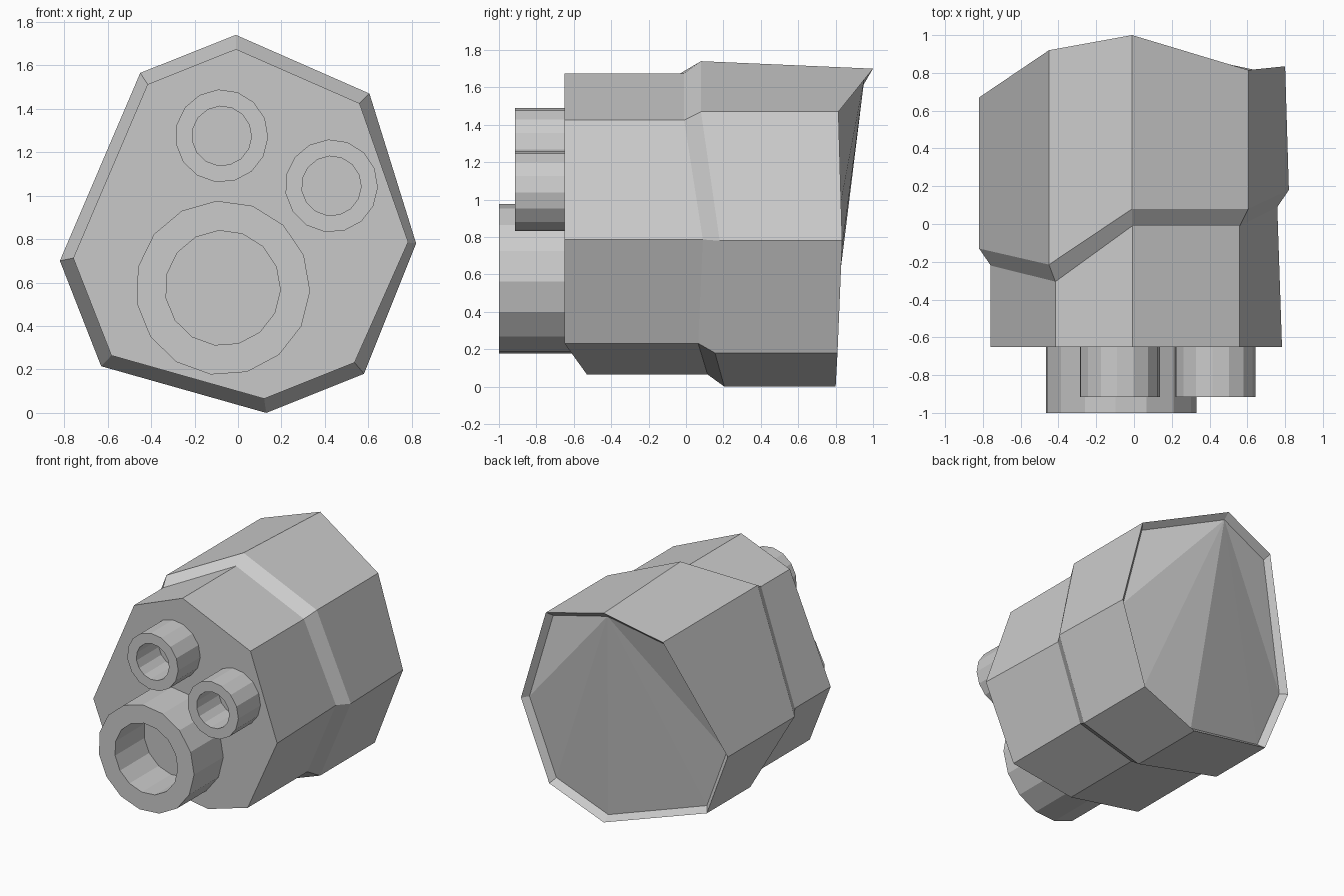
import bpy, bmesh, math
from mathutils import Vector

if "Cube" in bpy.data.objects:
    bpy.data.objects.remove(bpy.data.objects["Cube"])

grey = bpy.data.materials.new("light_grey")
grey.diffuse_color = (0.6, 0.6, 0.6, 1)
grey.use_nodes = True
grey.node_tree.nodes["Principled BSDF"].inputs["Base Color"].default_value = grey.diffuse_color


def finish(name, bm):
    bmesh.ops.recalc_face_normals(bm, faces=bm.faces)
    me = bpy.data.meshes.new(name)
    bm.to_mesh(me)
    bm.free()
    me.materials.append(grey)
    ob = bpy.data.objects.new(name, me)
    bpy.context.collection.objects.link(ob)


def add_rings(bm, rings):
    """Join successive closed rings of points with quads."""
    vs = [[bm.verts.new(p) for p in r] for r in rings]
    for a, b in zip(vs, vs[1:]):
        n = len(a)
        for i in range(n):
            j = (i + 1) % n
            bm.faces.new((a[i], a[j], b[j], b[i]))
    return vs


# Outer corners, clockwise from the top: x, z, y of the step, y of the back rim
corners = [(-0.01, 1.74, 0.08, 1.0), (0.605, 1.47, 0.08, 0.815),
           (0.82, 0.78, 0.18, 0.835), (0.58, 0.18, 0.155, 0.81),
           (0.13, 0.0, 0.205, 0.80), (-0.63, 0.215, 0.13, 0.65),
           (-0.82, 0.70, -0.13, 0.67), (-0.45, 1.565, -0.215, 0.92)]


def shrink(x, z, s):
    return x * s, 0.87 + (z - 0.87) * s


front, neck, step, back, floor = [], [], [], [], []
for i, (x, z, ys, yb) in enumerate(corners):
    nx, nz = shrink(x, z, 0.925)
    front.append((nx + (0.025 if i == 2 else 0), -0.53 if i == 4 else -0.65, nz))
    neck.append((nx, ys - 0.09, nz))
    step.append((x, ys, z))
    bx = 0.80 if i == 2 else x
    bz = 1.70 if i == 0 else z
    back.append((bx, yb, bz))
    fx, fz = shrink(bx, bz, 0.95)
    floor.append((fx, yb - 0.045, fz))

# Stepped body with a shallow recessed back
bm = bmesh.new()
vs = add_rings(bm, [front, neck, step, back, floor])
bm.faces.new(vs[0])
last = vs[-1]
for i in range(1, 7):
    bm.faces.new((last[0], last[i], last[i + 1]))
finish("body", bm)


# Hollow tubes standing on the front face
def tube(name, x, z, r_out, r_in, y_tip, sides=15):
    def ring(r, y):
        return [(x + r * math.cos(math.radians(94) + math.tau * k / sides), y,
                 z + r * math.sin(math.radians(94) + math.tau * k / sides))
                for k in range(sides)]
    bm = bmesh.new()
    add_rings(bm, [ring(r_out, -0.6), ring(r_out, y_tip),
                   ring(r_in, y_tip), ring(r_in, -0.6)])
    finish(name, bm)


tube("large_tube", -0.07, 0.575, 0.402, 0.265, -1.0)
tube("upper_small_tube", -0.075, 1.275, 0.214, 0.137, -0.915)
tube("side_small_tube", 0.43, 1.045, 0.214, 0.137, -0.915)
